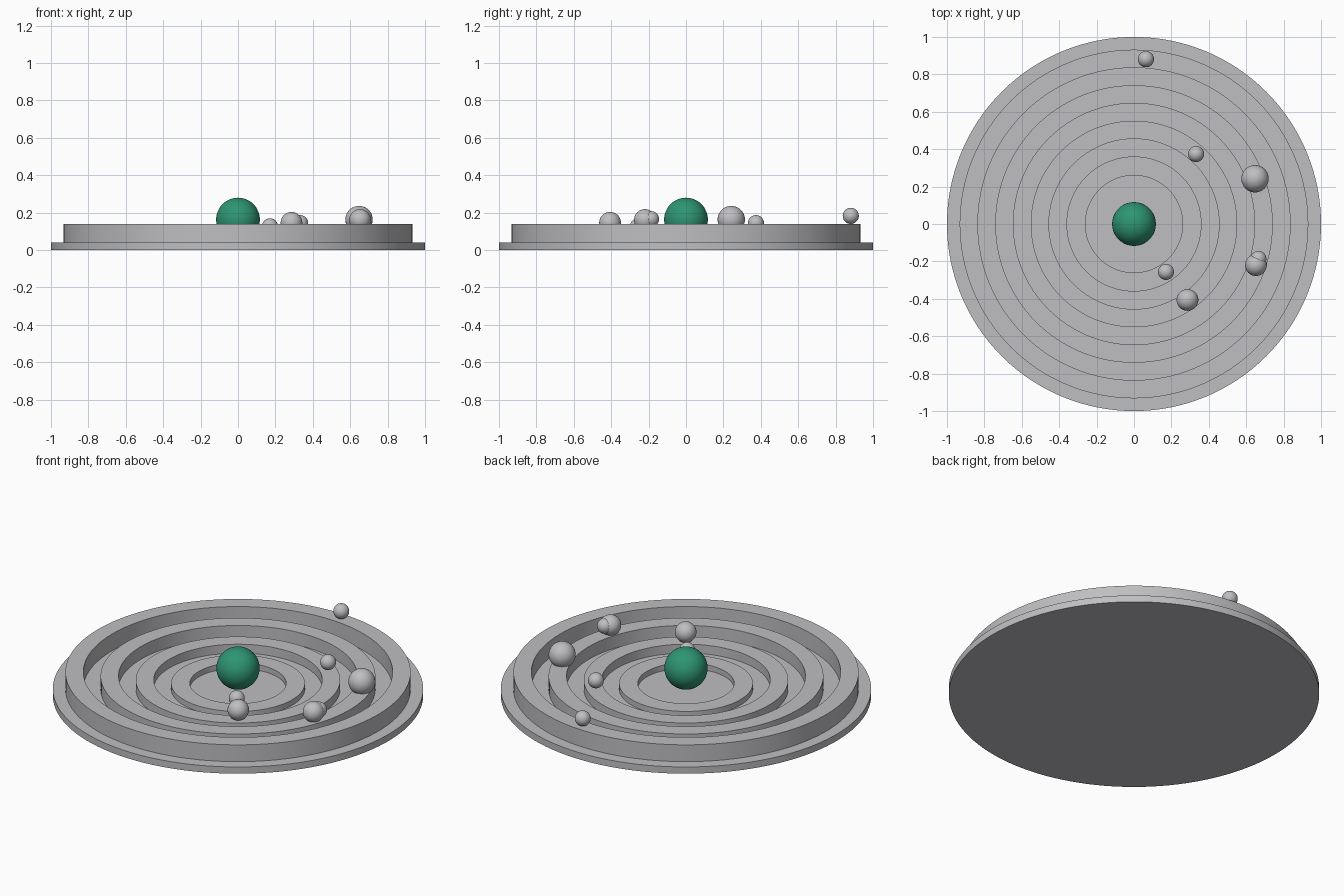
import bpy, bmesh, math

if "Cube" in bpy.data.objects:
    bpy.data.objects.remove(bpy.data.objects["Cube"])


def material(name, rgb):
    m = bpy.data.materials.new(name)
    m.diffuse_color = (*rgb, 1)
    m.use_nodes = True
    m.node_tree.nodes["Principled BSDF"].inputs["Base Color"].default_value = m.diffuse_color
    return m


GREY = material("silver grey", (0.52, 0.52, 0.54))
GREEN = material("deep green", (0.027, 0.30, 0.17))


def finish(name, bm, mat):
    bmesh.ops.recalc_face_normals(bm, faces=bm.faces)
    mesh = bpy.data.meshes.new(name)
    bm.to_mesh(mesh)
    bm.free()
    mesh.materials.append(mat)
    ob = bpy.data.objects.new(name, mesh)
    bpy.context.collection.objects.link(ob)
    bpy.ops.object.select_all(action='DESELECT')
    bpy.context.view_layer.objects.active = ob
    ob.select_set(True)
    bpy.ops.object.shade_smooth_by_angle(angle=math.radians(35))
    return ob


def ring(name, inner, outer, z0, z1, mat, n=128):
    """Rectangular section swept around the z axis."""
    bm = bmesh.new()
    section = [(inner, z0), (outer, z0), (outer, z1), (inner, z1)]
    loops = []
    for i in range(n):
        a = 2 * math.pi * i / n
        loops.append([bm.verts.new((r * math.cos(a), r * math.sin(a), z)) for r, z in section])
    for i in range(n):
        p, q = loops[i], loops[(i + 1) % n]
        for k in range(4):
            j = (k + 1) % 4
            bm.faces.new((p[k], q[k], q[j], p[j]))
    return finish(name, bm, mat)


def ball(name, x, y, z, r, mat):
    bm = bmesh.new()
    bmesh.ops.create_uvsphere(bm, u_segments=48, v_segments=24, radius=r)
    ob = finish(name, bm, mat)
    ob.location = (x, y, z)
    return ob


# Round base plate
bm = bmesh.new()
bmesh.ops.create_cone(bm, cap_ends=True, segments=128, radius1=1, radius2=1, depth=0.04)
bmesh.ops.translate(bm, verts=bm.verts, vec=(0, 0, 0.02))
finish("base_plate", bm, GREY)

# Concentric orbit rings, stepping down towards the centre
for i, (inner, outer, top) in enumerate([(0.835, 0.932, 0.14), (0.645, 0.742, 0.116),
                                         (0.455, 0.552, 0.093), (0.26, 0.361, 0.073)]):
    ring(f"orbit_ring_{i + 1}", inner, outer, 0.04, top, GREY)

# Central ball
ball("centre_ball", 0, 0, 0.163, 0.117, GREEN)

# Small balls resting on the rings
for i, (x, y, z, r) in enumerate([
        (0.064, 0.881, 0.183, 0.043), (0.332, 0.374, 0.144, 0.043),
        (0.647, 0.242, 0.163, 0.073), (0.652, -0.22, 0.161, 0.058),
        (0.665, -0.187, 0.165, 0.043), (0.286, -0.406, 0.146, 0.058),
        (0.171, -0.256, 0.127, 0.043)]):
    ball(f"orbit_ball_{i + 1}", x, y, z, r, GREY)
